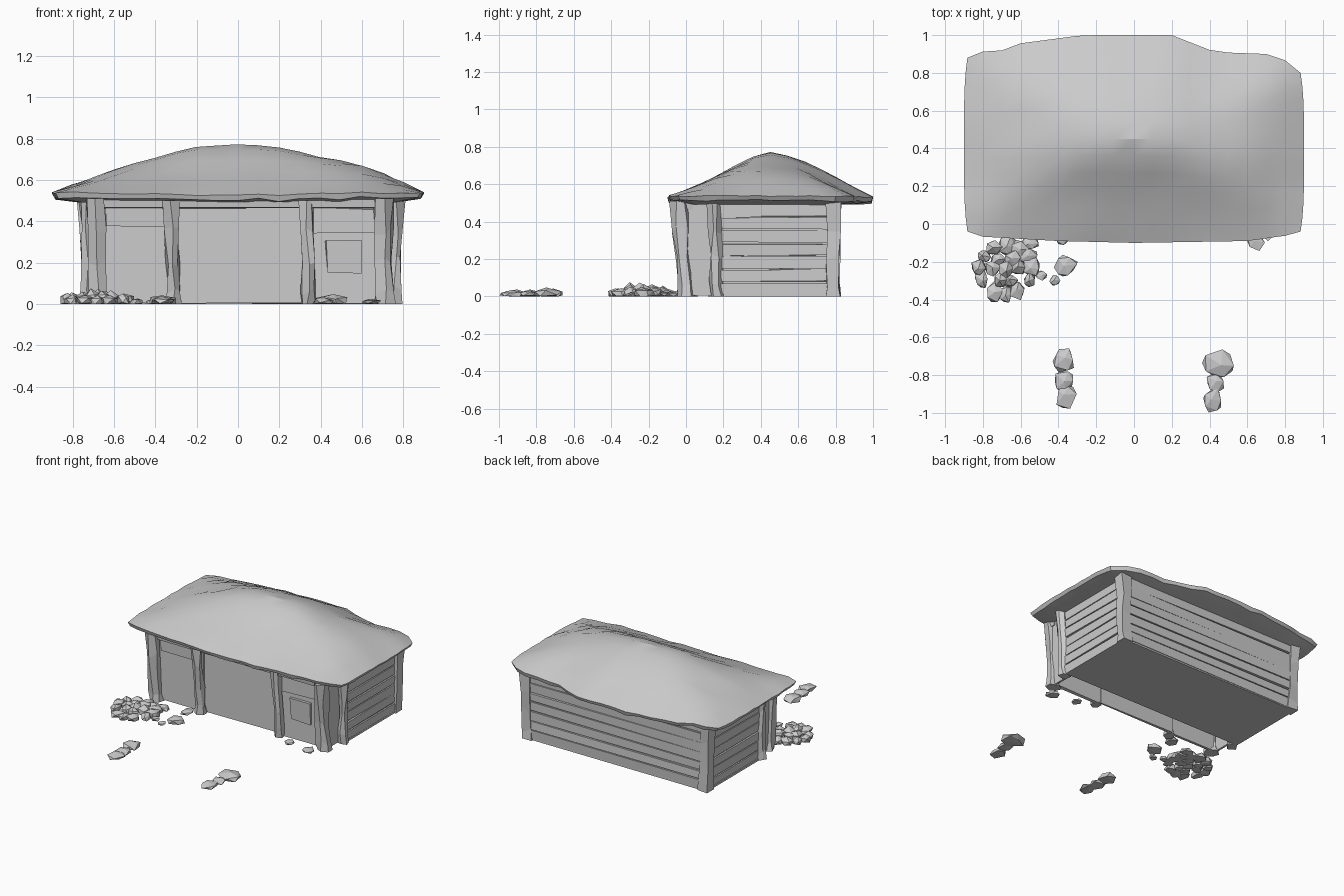
import bpy, bmesh, random
from math import cos, sin, pi, radians
from mathutils import Vector

if "Cube" in bpy.data.objects:
    bpy.data.objects.remove(bpy.data.objects["Cube"])

random.seed(7)


def jit(a):
    return random.uniform(-a, a)


def finish(bm, name):
    bmesh.ops.recalc_face_normals(bm, faces=bm.faces)
    me = bpy.data.meshes.new(name)
    bm.to_mesh(me)
    bm.free()
    ob = bpy.data.objects.new(name, me)
    bpy.context.collection.objects.link(ob)
    return ob


def interp(pts, t):
    for (a, fa), (b, fb) in zip(pts, pts[1:]):
        if t <= b:
            return fa + (fb - fa) * max(0, t - a) / (b - a)
    return pts[-1][1]


def box(name, lo, hi, j=0.0):
    """Box between two corners with optional rough-hewn corners."""
    bm = bmesh.new()
    bmesh.ops.create_cube(bm, size=1)
    for v in bm.verts:
        for i in range(3):
            v.co[i] = lo[i] + (v.co[i] + 0.5) * (hi[i] - lo[i]) + jit(j)
        v.co.z = max(v.co.z, 0)
    return finish(bm, name)


def post(name, base, top, r, sides=6, j=0.01):
    """Rough hewn post: faceted prism with uneven rings."""
    bm = bmesh.new()
    a, b = Vector(base), Vector(top)
    rings = []
    for t in (0, 0.12, 0.4, 0.7, 1):
        c = a.lerp(b, t)
        rr = r * (1.08 if t in (0, 1) else 0.92)
        ring = []
        for k in range(sides):
            ang = 2 * pi * (k + 0.5) / sides
            z = c.z + (jit(0.025) if 0 < t < 1 else 0)
            ring.append(bm.verts.new((c.x + rr * cos(ang) + jit(j), c.y + rr * sin(ang) + jit(j), z)))
        rings.append(ring)
    for lo, hi in zip(rings, rings[1:]):
        for k in range(sides):
            n = (k + 1) % sides
            bm.faces.new((lo[k], lo[n], hi[n], hi[k]))
    bm.faces.new(rings[0])
    bm.faces.new(rings[-1])
    return finish(bm, name)


def rock(name, x, y, r, h, z=0.0):
    bm = bmesh.new()
    bmesh.ops.create_icosphere(bm, subdivisions=1, radius=1)
    s = random.uniform(0.85, 1.1)
    for v in bm.verts:
        v.co = Vector((x + v.co.x * r * s + jit(r * 0.2), y + v.co.y * r / s + jit(r * 0.2),
                       max(0, z + h * 0.35 + v.co.z * h * 0.65 + jit(h * 0.12))))
    return finish(bm, name)


# Domed hip roof: grid shaped by two silhouettes and an uneven outline
RIDGE, EAVE = 0.775, 0.54
along = [(-.9, 0), (-.66, .39), (-.4, .72), (-.22, .94), (0, 1), (.15, .96), (.36, .77), (.6, .57), (.74, .33), (.9, 0)]
across = [(0, 0), (.14, .25), (.28, .56), (.43, .93), (.5, 1), (.64, .83), (.77, .56), (.87, .31), (1, 0)]
back = [(-.9, .88), (-.85, .91), (-.68, .92), (-.65, .95), (-.27, 1), (.2, 1), (.43, .91), (.7, .9), (.82, .86), (.9, .8)]
front = [(-.9, -.04), (-.84, -.065), (-.4, -.09), (0, -.1), (.6, -.09), (.85, -.055), (.9, -.04)]
bm = bmesh.new()
NX, NY = 18, 12
grid = []
for i in range(NX + 1):
    col = []
    for k in range(NY + 1):
        u, v = -0.9 + 1.8 * i / NX, k / NY
        f, b = interp(front, u), interp(back, u)
        p, q = interp(along, u), interp(across, v)
        inner = 0 < i < NX and 0 < k < NY
        n = 0.004 if inner else 0.006
        drop = 0.012 * (1 - abs(u) / 0.9)
        h = 0.5 * p * q + 0.5 * min(p, q)
        x = u + (jit(0.012) if inner else 0)
        if i in (0, NX):
            x *= 1 - 0.02 * abs(2 * v - 1) ** 4
        col.append(bm.verts.new((x, f + (b - f) * v, EAVE - drop * (1 - h) + h * (RIDGE - EAVE) + jit(n))))
    grid.append(col)
for i in range(NX):
    for k in range(NY):
        bm.faces.new((grid[i][k], grid[i + 1][k], grid[i + 1][k + 1], grid[i][k + 1]))
# Eave edge and soffit
loop = [grid[i][0] for i in range(NX)] + [grid[NX][k] for k in range(NY)]
loop += [grid[i][NY] for i in range(NX, 0, -1)] + [grid[0][k] for k in range(NY, 0, -1)]
for sx, sy, z in ((0.985, 0.985, None), (0.86, 0.82, 0.49)):
    new = []
    for v in loop:
        zz = z if z else v.co.z - 0.025 + jit(0.006)
        new.append(bm.verts.new((v.co.x * sx, 0.43 + (v.co.y - 0.43) * sy, zz)))
    for k in range(len(loop)):
        n = (k + 1) % len(loop)
        bm.faces.new((loop[k], loop[n], new[n], new[k]))
    loop = new
bm.faces.new(loop)
roof = finish(bm, "roof")
bpy.context.view_layer.objects.active = roof
roof.select_set(True)
bpy.ops.object.shade_smooth_by_angle(angle=radians(25))

# Floor and walls
box("floor", (-.74, .2, 0), (.77, .81, .015))
box("back_wall", (-.73, .78, .005), (.75, .8, .5))
box("left_wall", (-.725, .17, .005), (-.705, .8, .5))
box("right_wall", (.735, .17, .005), (.755, .8, .5))
box("front_wall_centre", (-.3, .03, .005), (.33, .05, .49), .004)
box("front_wall_left", (-.68, .02, .005), (-.3, .04, .49), .004)
box("front_wall_right", (.32, .02, .005), (.7, .04, .49), .004)
box("left_porch_panel", (-.7, 0, .005), (-.685, .17, .49))
box("right_porch_panel", (.715, 0, .005), (.73, .17, .49))

# Horizontal boards on the back and both sides
N = 7
for i in range(N):
    z0, z1 = 0.01 + 0.49 * i / N, 0.01 + 0.49 * (i + 1) / N - 0.008
    box("back_board", (-.71, .79, z0), (.73, .815, z1), .005)
    box("left_board", (-.735, .18, z0), (-.715, .78, z1), .004)
    box("right_board", (.745, .18, z0), (.765, .78, z1), .004)

# Front boards above the bays, and the hatch in the right bay
box("left_bay_board", (-.64, .005, .38), (-.33, .03, .47), .008)
box("right_bay_board", (.36, .005, .35), (.67, .03, .46), .008)
box("hatch", (.43, .0, .15), (.59, .03, .31), .01)
box("front_lintel", (-.72, -.03, .465), (.74, .04, .51), .006)

# Posts
post("front_left_post", (-.675, .0, 0), (-.69, -.03, .51), .05)
post("front_inner_left_post", (-.305, .0, 0), (-.325, -.025, .5), .038)
post("front_inner_right_post", (.34, .0, 0), (.33, -.025, .5), .036)
post("front_right_post", (.71, .0, 0), (.705, -.03, .51), .048)
post("side_left_post", (-.73, .165, 0), (-.735, .15, .51), .035)
post("side_right_post", (.755, .165, 0), (.77, .15, .51), .035)
post("back_left_post", (-.715, .785, 0), (-.735, .79, .52), .055, 4, .006)
post("back_right_post", (.74, .785, 0), (.76, .79, .52), .055, 4, .006)

# Rubble heap, then the loose stones
for ring, count, h in ((0, 1, .06), (.065, 6, .06), (.13, 12, .045)):
    for k in range(count):
        a = 2 * pi * k / count + jit(.15)
        rock("rubble", -.68 + ring * 1.08 * cos(a), -.24 + ring * sin(a), .045 + jit(.008), h + jit(.012))
for x, y, r, h in ((-.36, -.22, .065, .045), (-.42, -.3, .03, .02), (-.49, -.27, .03, .03),
                   (-.37, -.72, .068, .045), (-.37, -.83, .055, .035), (-.36, -.91, .062, .04),
                   (.45, -.74, .078, .045), (.43, -.84, .05, .035), (.42, -.93, .06, .035),
                   (.64, -.09, .05, .025), (.46, -.05, .04, .02), (-.55, -.1, .05, .035), (-.38, -.06, .05, .03)):
    rock("stone", x, y, r, h)
